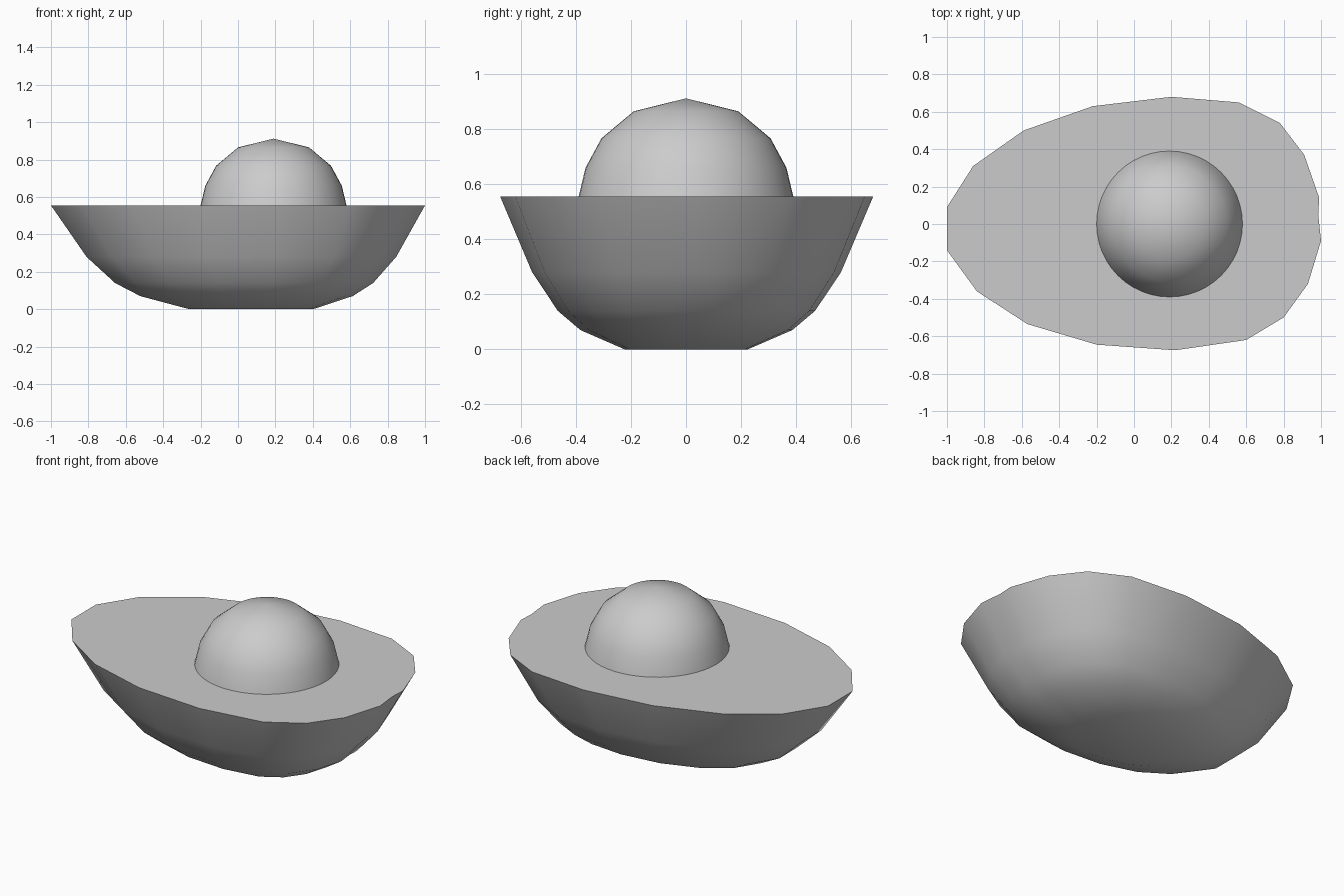
import bpy, bmesh
from math import cos, sin, tau, radians

if "Cube" in bpy.data.objects:
    bpy.data.objects.remove(bpy.data.objects["Cube"])


def loft(name, rings, cap_start=False, cap_end=False, tip=None):
    """Skin a stack of matching rings, with optional caps or a pointed end."""
    bm = bmesh.new()
    loops = [[bm.verts.new(p) for p in ring] for ring in rings]
    n = len(loops[0])
    for a, b in zip(loops, loops[1:]):
        for i in range(n):
            j = (i + 1) % n
            bm.faces.new((a[i], a[j], b[j], b[i]))
    if cap_start:
        bm.faces.new(loops[0][::-1])
    if cap_end:
        bm.faces.new(loops[-1])
    if tip:
        t = bm.verts.new(tip)
        for i in range(n):
            bm.faces.new((loops[-1][i], loops[-1][(i + 1) % n], t))
    mesh = bpy.data.meshes.new(name)
    bm.to_mesh(mesh)
    bm.free()
    obj = bpy.data.objects.new(name, mesh)
    bpy.context.collection.objects.link(obj)
    bpy.ops.object.select_all(action='DESELECT')
    obj.select_set(True)
    bpy.context.view_layer.objects.active = obj
    bpy.ops.object.shade_smooth_by_angle(angle=radians(40))
    return obj


# Fruit half: egg-shaped rim outline, counter-clockwise
RIM_Z = 0.555
outline = [(0.99, 0.14), (0.91, 0.37), (0.78, 0.54), (0.56, 0.65), (0.20, 0.68),
           (-0.22, 0.63), (-0.59, 0.50), (-0.86, 0.31), (-1.0, 0.09),
           (-1.0, -0.14), (-0.84, -0.36), (-0.57, -0.535), (-0.20, -0.645),
           (0.22, -0.675), (0.60, -0.62), (0.80, -0.50), (0.93, -0.32),
           (1.0, -0.09), (0.985, 0.05)]

# Outline shrinks toward the base around an off-centre point
CENTRE_X = 0.105
levels = [(0.0, 0.33), (0.07, 0.568), (0.14, 0.69), (0.28, 0.828), (RIM_Z, 1.0)]
rings = [[(CENTRE_X + (x - CENTRE_X) * s, y * s, z) for x, y in outline]
         for z, s in levels]
loft("fruit_half", rings, cap_start=True, cap_end=True)

# Pit: half-buried round stone with a shallow peak
PIT_X, SEGMENTS = 0.19, 48
profile = [(0.39, RIM_Z), (0.365, 0.66), (0.307, 0.767), (0.19, 0.865)]
pit_rings = [[(PIT_X + r * cos(tau * i / SEGMENTS), r * sin(tau * i / SEGMENTS), z)
              for i in range(SEGMENTS)] for r, z in profile]
loft("pit", pit_rings, tip=(PIT_X, 0, 0.912))
